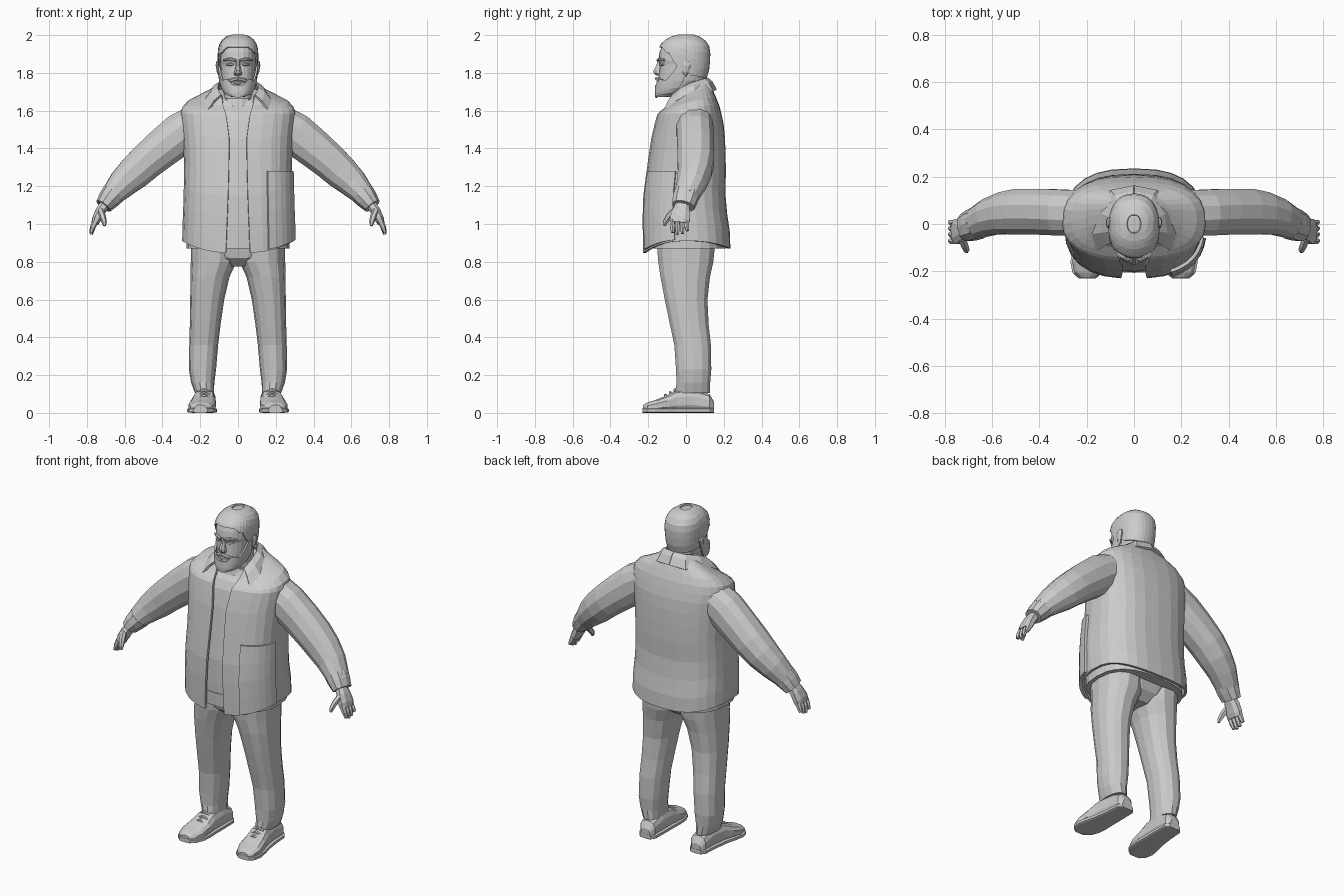
import bpy, bmesh, math
from mathutils import Vector as V


def add_mods(ob, mirror, solid):
    if solid:
        m = ob.modifiers.new("thickness", 'SOLIDIFY')
        m.thickness, m.offset = solid, 0
    if mirror:
        ob.modifiers.new("mirror", 'MIRROR').use_mirror_merge = False
    return ob


def loft(name, rings, closed=True, cap=True, mirror=False, solid=0):
    bm = bmesh.new()
    rows = [[bm.verts.new(p) for p in r] for r in rings]
    n = len(rows[0])
    for a, b in zip(rows, rows[1:]):
        for i in range(n if closed else n - 1):
            j = (i + 1) % n
            bm.faces.new((a[i], a[j], b[j], b[i]))
    if cap:
        bm.faces.new(rows[0][::-1])
        bm.faces.new(rows[-1])
    bmesh.ops.recalc_face_normals(bm, faces=bm.faces)
    me = bpy.data.meshes.new(name)
    bm.to_mesh(me)
    bm.free()
    ob = bpy.data.objects.new(name, me)
    bpy.context.collection.objects.link(ob)
    return add_mods(ob, mirror, solid)


def sp(v, e):
    return math.copysign(abs(v) ** (2 / e), v)


def ring(c, u, v, n=12, e=2.2):
    ang = [2 * math.pi * (i + .5) / n for i in range(n)]
    return [V(c) + V(u) * sp(math.sin(t), e) + V(v) * sp(math.cos(t), e) for t in ang]


def flat_ring(z, x0, x1, y0, y1, n=14, e=2.3):
    return ring(((x0 + x1) / 2, (y0 + y1) / 2, z), ((x1 - x0) / 2, 0, 0), (0, (y0 - y1) / 2, 0), n, e)


def tube(name, pts, n=10, e=2.2, mirror=True):
    """Path points with in-plane radius and depth radius."""
    rings = []
    for i, (x, y, z, r, ry) in enumerate(pts):
        a, b = pts[max(i - 1, 0)], pts[min(i + 1, len(pts) - 1)]
        d = V(b[:3]) - V(a[:3])
        u = d.cross(V((0, 1, 0))).normalized()
        rings.append(ring((x, y, z), u * r, u.cross(d).normalized() * ry, n, e))
    return loft(name, rings, mirror=mirror)


def interp(table, k):
    k = min(max(k, table[0][0]), table[-1][0])
    for a, b in zip(table, table[1:]):
        if k <= b[0]:
            f = (k - a[0]) / (b[0] - a[0])
            return [p + (q - p) * f for p, q in zip(a[1:], b[1:])]


def body_pt(table, e, t, z, off=0, zt=9, tilt=0):
    rx, yf, yb = interp(table, z)
    y = (yf + yb) / 2 - ((yb - yf) / 2 + off) * sp(math.cos(t), e)
    lift = min(max((z - zt) / .1, 0), 1) * tilt * (y - .03)
    return V(((rx + off) * sp(math.sin(t), e), y, z + lift))


def span(a, b, n):
    return [a + (b - a) * i / n for i in range(n + 1)]


# Torso surface shared by jacket, shirt and pocket: z, half width, front y, back y
TORSO = [(.80, .29, -.22, .23), (.97, .288, -.224, .225), (1.12, .282, -.224, .2), (1.3, .278, -.2, .205),
         (1.45, .285, -.178, .2), (1.55, .295, -.155, .19), (1.6, .298, -.14, .175), (1.635, .28, -.12, .155),
         (1.66, .22, -.1, .14), (1.69, .155, -.085, .125), (1.715, .115, -.075, .12)]
OPEN = [(.84, .064), (1.2, .05), (1.45, .045), (1.6, .065), (1.71, .085)]
E = 2.6


def torso(t, z, off=0):
    return body_pt(TORSO, E, t, z, off, 1.58, .4)


def hem(t):
    c = math.cos(t)
    return .91 - (.065 if c > 0 else .04) * c * c


# Jacket with open front
S = [0, .1, .22, .35, .48, .6, .7, .78, .84, .875, .91, .94, .97, 1]
rows = []
for s in S:
    z0 = .86 + (1.715 - .86) * s
    t0 = math.asin((interp(OPEN, z0)[0] / interp(TORSO, z0)[0]) ** (E / 2))
    rows.append([torso(t, hem(t) + (1.715 - hem(t)) * s) for t in span(t0, 2 * math.pi - t0, 26)])
loft("jacket", rows, closed=False, cap=False, solid=.014)

# Shirt under the jacket
full = span(0, 2 * math.pi, 24)[:-1]
loft("shirt", [[torso(t, z, -.02) for t in full] for z in (.92, 1.0, 1.15, 1.3, 1.45, 1.55, 1.62, 1.66, 1.69)])
loft("shirt_hem", [[torso(t, z, -.017) for t in full] for z in (.87, .95)])
loft("shirt_neckband", [flat_ring(1.62, -.088, .088, -.085, .1), flat_ring(1.665, -.08, .08, -.075, .1)])

# Side pocket panel on the wearer's left
loft("pocket_panel", [[torso(t, hem(t) + (1.28 - hem(t)) * s, .012) for t in span(.46, 1.4, 6)]
                      for s in (.02, .25, .5, .75, 1)], closed=False, cap=False, solid=.016)

# Folded collar, one half mirrored
top = [(0, .112, 1.77), (.065, .095, 1.765), (.1, .03, 1.745), (.105, -.03, 1.715), (.09, -.07, 1.68)]
out = [(0, .158, 1.71), (.095, .14, 1.7), (.15, .05, 1.69), (.172, -.04, 1.655), (.16, -.115, 1.595)]
mid = [(V(a) + V(b)) / 2 + V((0, 0, .012)) for a, b in zip(top, out)]
loft("collar", [top, mid, out], closed=False, cap=False, mirror=True, solid=.012)

# Sleeves and cuffs
tube("sleeve", [(.2, .045, 1.545, .1, .1), (.3, .048, 1.48, .115, .1), (.39, .052, 1.41, .108, .1),
                (.48, .052, 1.335, .1, .1), (.545, .046, 1.275, .094, .092), (.61, .03, 1.215, .08, .08),
                (.675, .0, 1.145, .058, .066)], n=12)
tube("cuff", [(.66, .005, 1.16, .064, .07), (.685, -.005, 1.13, .058, .068), (.712, -.015, 1.095, .046, .062)])

# Hands
tube("palm", [(.70, -.015, 1.11, .028, .035), (.727, -.024, 1.07, .028, .048), (.747, -.032, 1.03, .026, .056),
              (.757, -.035, 1.005, .02, .052)], n=8, e=2.6)
for i, tip in enumerate((.955, .945, .95, .965)):
    y = -.073 + i * .026
    tube("finger", [(.752, y, 1.02, .016, .014), (.768, y, .985, .015, .0135),
                    (.778, y + .003, tip, .009, .009)], n=6)
tube("thumb", [(.728, -.06, 1.07, .018, .018), (.716, -.09, 1.04, .017, .018), (.708, -.11, 1.01, .014, .014),
               (.706, -.115, .99, .007, .008)], n=6)

# Trousers
loft("trouser_seat", [flat_ring(*r) for r in ((.775, -.07, .07, -.09, .08), (.82, -.19, .19, -.14, .13),
                                              (.88, -.25, .25, -.155, .155), (1.0, -.25, .25, -.16, .16))])
loft("trouser_leg", [flat_ring(*r) for r in (
    (.92, .005, .25, -.16, .16), (.8, .008, .25, -.15, .148), (.72, .045, .252, -.138, .13),
    (.6, .073, .253, -.115, .116), (.47, .092, .255, -.088, .122), (.36, .105, .258, -.064, .134),
    (.23, .116, .26, -.055, .136), (.16, .125, .248, -.052, .13), (.105, .128, .228, -.06, .13))], mirror=True)

# Shoes: y, centre x, half width, height
SHOE = [(.148, .17, .03, .06), (.125, .17, .05, .1), (.04, .172, .054, .13), (-.05, .178, .06, .122),
        (-.1, .184, .068, .095), (-.16, .191, .072, .07), (-.205, .196, .058, .056), (-.228, .198, .03, .042)]


def shoe(name, w, h, e):
    loft(name, [ring((cx, y * (1 + w), h(hh) / 2), (hw + w, 0, 0), (0, 0, h(hh) / 2), 12, e)
                for y, cx, hw, hh in SHOE], mirror=True)


shoe("shoe", 0, lambda q: q, 2.6)
shoe("sole", .007, lambda q: .026, 5)
for i in range(3):
    y = -.055 - i * .025
    tube("lace", [(.15, y, .108 - i * .014, .008, .008), (.18, y - .004, .122 - i * .014, .008, .008),
                  (.21, y, .108 - i * .014, .008, .008)], n=6)

# Head surface shared by head, hair and beard
HEAD = [(1.672, .036, -.148, -.07), (1.69, .058, -.152, -.02), (1.72, .076, -.15, .05), (1.76, .087, -.147, .093),
        (1.81, .092, -.142, .11), (1.845, .094, -.139, .114), (1.865, .096, -.147, .116), (1.91, .096, -.14, .117),
        (1.945, .09, -.127, .11), (1.97, .075, -.1, .09), (1.988, .052, -.068, .06), (1.998, .02, -.03, .03)]


def head(t, z, off=0):
    return body_pt(HEAD, 2.3, t, z, off)


loft("head", [[head(t, r[0]) for t in full] for r in HEAD])
loft("neck", [flat_ring(1.58, -.08, .08, -.055, .1), flat_ring(1.68, -.075, .075, -.06, .1),
              flat_ring(1.78, -.075, .075, -.06, .098)])

# Hair and beard follow the head with shaped edges
HAIR = [(0, 1.935), (.6, 1.935), (.8, 1.91), (1.15, 1.9), (1.3, 1.83), (1.6, 1.83), (1.8, 1.79), (3.2, 1.765)]
BEARD = [(0, 1.733), (.3, 1.738), (.55, 1.768), (.95, 1.76), (1.2, 1.79), (1.33, 1.84), (1.7, 1.84)]


def hair_low(t):
    return interp(HAIR, abs(t))[0]


loft("hair", [[head(t, hair_low(t) + (1.998 - hair_low(t)) * s, .008) + V((0, 0, .002 * s))
               for t in span(-math.pi, math.pi, 36)[:-1]] for s in (0, .2, .4, .58, .74, .86, .95, 1)],
     cap=False, solid=.008)
rows = []
for s in (0, .2, .45, .7, 1):
    row = []
    for t in span(-1.65, 1.65, 24):
        lo, hi = 1.668 + .016 * abs(t), interp(BEARD, abs(t))[0]
        row.append(head(t, lo + (hi - lo) * s, .009))
    rows.append(row)
loft("beard", rows, closed=False, cap=False, solid=.01)
tube("moustache", [(-.058, -.118, 1.74, .008, .01), (-.035, -.142, 1.762, .01, .01), (0, -.155, 1.77, .009, .01),
                   (.035, -.142, 1.762, .01, .01), (.058, -.118, 1.74, .008, .01)], n=6, mirror=False)
tube("lips", [(-.03, -.138, 1.747, .004, .008), (0, -.15, 1.747, .01, .008), (.03, -.138, 1.747, .004, .008)],
     n=6, mirror=False)

# Nose, eyes, brows and ears
loft("nose", [flat_ring(z, -w, w, y, -.12, 8) for z, w, y in
              ((1.872, .011, -.15), (1.84, .012, -.158), (1.812, .018, -.175), (1.797, .024, -.172),
               (1.785, .018, -.155))])
tube("brow", [(.014, -.148, 1.866, .007, .01), (.042, -.14, 1.874, .008, .011), (.072, -.112, 1.868, .005, .01)], n=6)
tube("eye", [(.022, -.136, 1.843, .004, .006), (.04, -.133, 1.846, .01, .007), (.06, -.12, 1.843, .004, .006)], n=6)
tube("ear", [(.096, -.008, 1.785, .006, .01), (.103, -.003, 1.805, .01, .017), (.107, .005, 1.84, .012, .024),
             (.106, .008, 1.86, .009, .018)], n=8)
